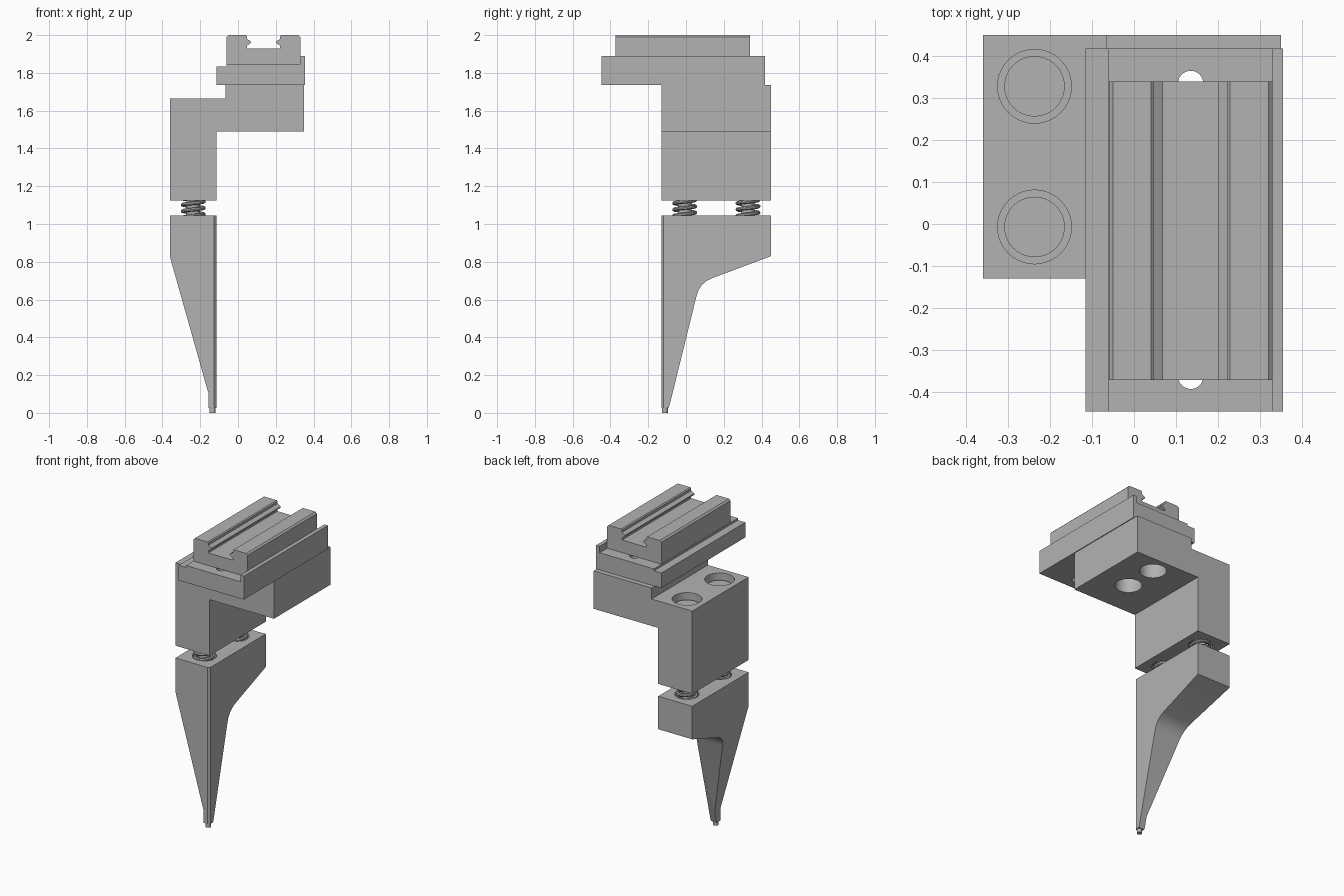
import bpy, math

cube = bpy.data.objects.get("Cube")
if cube:
    bpy.data.objects.remove(cube, do_unlink=True)

grey = bpy.data.materials.new("machined_grey")
grey.use_nodes = True
COLOUR = (0.45, 0.45, 0.45, 1)
grey.diffuse_color = COLOUR
grey.node_tree.nodes["Principled BSDF"].inputs["Base Color"].default_value = COLOUR


def prism(name, profile, axis, lo, hi):
    """Extrude a 2D profile along an axis; the profile uses the other two axes in order."""
    def place(p, d):
        c = list(p)
        c.insert("xyz".index(axis), d)
        return c
    n = len(profile)
    verts = [place(p, d) for d in (lo, hi) for p in profile]
    faces = [list(range(n))[::-1], list(range(n, 2 * n))]
    faces += [[i, (i + 1) % n, (i + 1) % n + n, i + n] for i in range(n)]
    mesh = bpy.data.meshes.new(name)
    mesh.from_pydata(verts, [], faces)
    mesh.materials.append(grey)
    obj = bpy.data.objects.new(name, mesh)
    bpy.context.collection.objects.link(obj)
    select(obj)
    bpy.ops.object.mode_set(mode="EDIT")
    bpy.ops.mesh.select_all(action="SELECT")
    bpy.ops.mesh.normals_make_consistent(inside=False)
    bpy.ops.object.mode_set(mode="OBJECT")
    return obj


def select(obj):
    bpy.ops.object.select_all(action="DESELECT")
    obj.select_set(True)
    bpy.context.view_layer.objects.active = obj


def cylinder(name, x, y, r, lo, hi, sides=40):
    ring = [(x + r * math.cos(2 * math.pi * i / sides),
             y + r * math.sin(2 * math.pi * i / sides)) for i in range(sides)]
    return prism(name, ring, "z", lo, hi)


def combine(obj, tool, operation="DIFFERENCE"):
    mod = obj.modifiers.new("cut", "BOOLEAN")
    mod.operation, mod.solver, mod.object = operation, "EXACT", tool
    select(obj)
    bpy.ops.object.modifier_apply(modifier=mod.name)
    bpy.data.objects.remove(tool, do_unlink=True)


def drill(obj, x, y, r, lo, hi):
    combine(obj, cylinder("drill", x, y, r, lo, hi))


def smooth(obj):
    select(obj)
    bpy.ops.object.shade_smooth_by_angle(angle=math.radians(30))


FRONT, BACK = -0.13, 0.45
LEFT, RIGHT = -0.115, -0.36
PIN_X, PIN_YS = -0.237, (-0.007, 0.328)
SCREW_X = 0.135

# Tapered finger: side profile crossed with front profile and a chamfered plan
finger = prism("finger", [
    (FRONT, 0.025), (FRONT, 1.045), (BACK, 1.045), (BACK, 0.83), (0.135, 0.712),
    (0.108, 0.698), (0.084, 0.677), (0.066, 0.65), (0.056, 0.62),
    (-0.087, 0.04), (-0.093, 0.025)], "x", -0.5, 0)
combine(finger, prism("front_shape", [
    (LEFT, -0.1), (LEFT, 1.2), (RIGHT, 1.2), (RIGHT, 0.825),
    (-0.157, 0.105), (-0.157, -0.1)], "y", -0.5, 0.6), "INTERSECT")
combine(finger, prism("plan_shape", [
    (-0.6, FRONT - 0.1), (-0.127, FRONT - 0.1), (-0.127, FRONT), (LEFT, FRONT + 0.012),
    (LEFT, 0.6), (-0.6, 0.6)], "z", -0.1, 1.2), "INTERSECT")
for y in PIN_YS:
    drill(finger, PIN_X, y, 0.072, 0.97, 1.1)
smooth(finger)

# Small round tip
tip = cylinder("finger_tip", -0.136, -0.112, 0.016, 0, 0.04, 16)
smooth(tip)

# Stepped bracket with recessed pin holes above and screw holes below
bracket = prism("bracket", [
    (RIGHT, 1.125), (RIGHT, 1.665), (-0.067, 1.665), (-0.067, 1.737),
    (0.35, 1.737), (0.35, 1.49), (LEFT, 1.49), (LEFT, 1.125)], "y", FRONT, BACK)
for y in PIN_YS:
    drill(bracket, PIN_X, y, 0.088, 1.61, 1.8)
    drill(bracket, PIN_X, y, 0.072, 1.0, 1.22)
for y in (0.11, 0.335):
    drill(bracket, SCREW_X, y, 0.08, 1.4, 1.62)
    drill(bracket, SCREW_X, y, 0.03, 1.55, 1.8)
smooth(bracket)

# Pin heads, guide pins and coil springs
for side, y in zip(("front", "back"), PIN_YS):
    smooth(cylinder(side + "_pin_head", PIN_X, y, 0.072, 1.6, 1.625))
    smooth(cylinder(side + "_guide_pin", PIN_X, y, 0.035, 0.96, 1.23, 24))
    curve = bpy.data.curves.new(side + "_spring", "CURVE")
    curve.dimensions = "3D"
    curve.bevel_depth, curve.bevel_resolution = 0.01, 2
    curve.use_fill_caps = True
    curve.materials.append(grey)
    steps, turns = 24, 6
    path = curve.splines.new("POLY")
    path.points.add(steps * turns)
    for i, p in enumerate(path.points):
        a = 2 * math.pi * i / steps
        p.co = (PIN_X + 0.056 * math.cos(a), y + 0.056 * math.sin(a),
                0.985 + 0.2 * i / (steps * turns), 1)
    spring = bpy.data.objects.new(side + "_spring", curve)
    bpy.context.collection.objects.link(spring)
    select(spring)
    bpy.ops.object.convert(target="MESH")
    smooth(bpy.context.object)

# Carrier plate with a lower strip on one side and a raised lip on the other
plate = prism("carrier_plate", [
    (LEFT, 1.737), (LEFT, 1.835), (-0.062, 1.835), (-0.062, 1.848),
    (0.33, 1.848), (0.33, 1.89), (0.355, 1.89), (0.355, 1.737)], "y", -0.447, 0.418)
for y in (-0.363, 0.335):
    drill(plate, SCREW_X, y, 0.03, 1.6, 1.9)
smooth(plate)

# Grooved rail: one half profile mirrored about its centre line
half = [(0.195, 1.848), (0.195, 1.99), (0.185, 2.0), (0.094, 2.0), (0.088, 1.994),
        (0.088, 1.98), (0.066, 1.966), (0.066, 1.958), (0.088, 1.944), (0.088, 1.93)]
rail = [(SCREW_X + x, z) for x, z in half]
rail += [(SCREW_X - x, z) for x, z in reversed(half)]
prism("rail", rail, "y", -0.372, 0.34)
